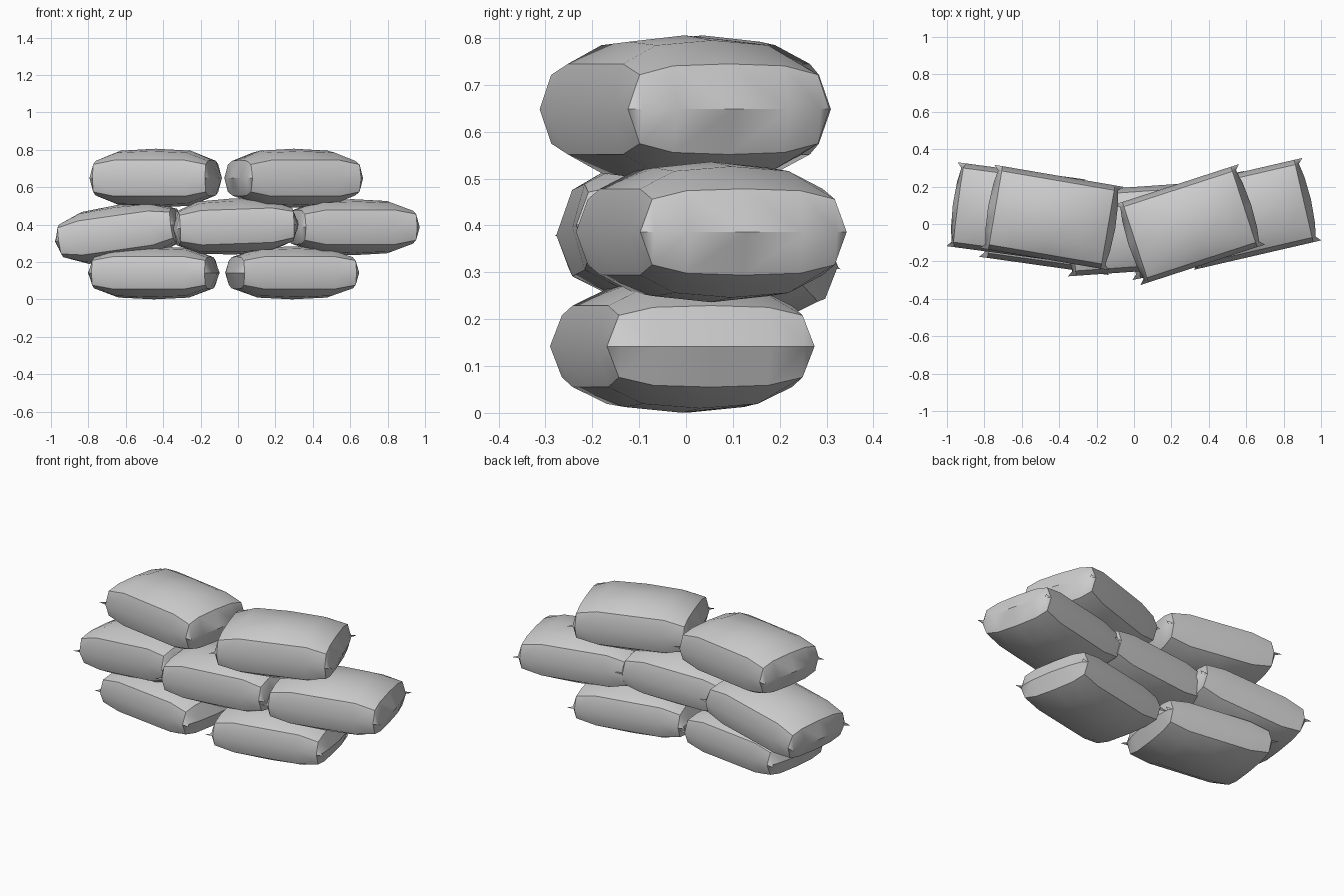
import bpy
import bmesh
from math import radians

cube = bpy.data.objects.get("Cube")
if cube:
    bpy.data.objects.remove(cube)

cloth = bpy.data.materials.new("grey_cloth")
cloth.use_nodes = True
grey = (0.6, 0.6, 0.6, 1)
cloth.diffuse_color = grey
cloth.node_tree.nodes["Principled BSDF"].inputs["Base Color"].default_value = grey

# Quarter pillow: height at each step out from the centre (x step, y step)
HEIGHT = [[0.15, 0.137, 0.092, 0],
          [0.14, 0.13, 0.092, 0],
          [0.092, 0.088, 0.07, 0],
          [0, 0, 0, 0]]
X_STEP = [0, 0.19, 0.305, 0.35]
Y_STEP = [0, 0.125, 0.2, 0.226]
# Seam ends are slightly pinched just inside the corners
PINCH = [0.005, 0.012, 0.025, 0]


def signed(steps, i):
    return steps[abs(i)] * (1 if i > 0 else -1)


def make_bag(name, location, turn, roll=0, thickness=1.0):
    bm = bmesh.new()
    verts = {}
    for side in (1, -1):
        for i in range(-3, 4):
            for j in range(-3, 4):
                seam = abs(i) == 3 or abs(j) == 3
                if seam and side == -1:
                    verts[i, j, side] = verts[i, j, 1]
                    continue
                x, y = signed(X_STEP, i), signed(Y_STEP, j)
                if abs(i) == 3:
                    x -= PINCH[abs(j)] * (1 if i > 0 else -1)
                z = HEIGHT[abs(i)][abs(j)] * side * thickness
                verts[i, j, side] = bm.verts.new((x, y, z))
        for i in range(-3, 3):
            for j in range(-3, 3):
                bm.faces.new([verts[i, j, side], verts[i + 1, j, side],
                              verts[i + 1, j + 1, side], verts[i, j + 1, side]])
    bmesh.ops.recalc_face_normals(bm, faces=bm.faces[:])
    mesh = bpy.data.meshes.new(name)
    bm.to_mesh(mesh)
    bm.free()
    mesh.materials.append(cloth)
    bag = bpy.data.objects.new(name, mesh)
    bpy.context.collection.objects.link(bag)
    bag.location = location
    bag.rotation_euler = (0, radians(-roll), radians(turn))
    bpy.ops.object.select_all(action='DESELECT')
    bag.select_set(True)
    bpy.context.view_layer.objects.active = bag
    bpy.ops.object.shade_smooth_by_angle(angle=radians(38))


# Bottom row
make_bag("bottom_right_bag", (-0.45, 0, 0.142), -8, thickness=0.945)
make_bag("bottom_left_bag", (0.29, -0.008, 0.142), 11.5, thickness=0.945)
# Middle row
make_bag("middle_right_bag", (-0.63, 0.06, 0.355), -7.6, roll=8)
make_bag("middle_centre_bag", (-0.02, -0.03, 0.39), 4, roll=2)
make_bag("middle_left_bag", (0.61, 0.054, 0.386), 13)
# Top row
make_bag("top_right_bag", (-0.44, 0.035, 0.648), -9.7, thickness=1.05)
make_bag("top_left_bag", (0.298, -0.003, 0.648), 18, thickness=1.05)
